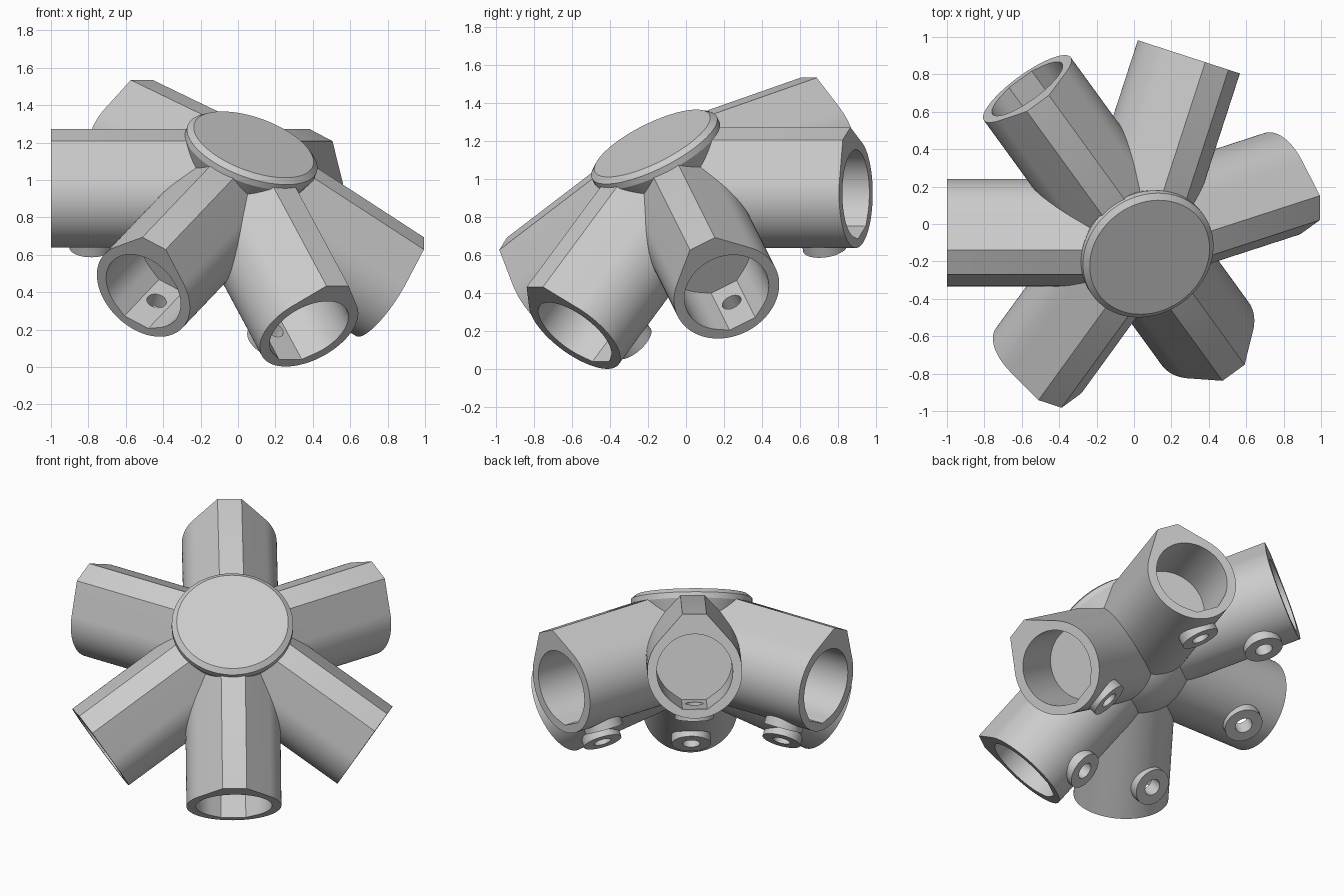
import bpy, bmesh, math
from mathutils import Vector, Matrix

if "Cube" in bpy.data.objects:
    bpy.data.objects.remove(bpy.data.objects["Cube"])

# Single plain grey plastic
grey = bpy.data.materials.new("light_grey")
grey.use_nodes = True
grey.diffuse_color = (0.6, 0.6, 0.6, 1)
grey.node_tree.nodes["Principled BSDF"].inputs["Base Color"].default_value = (0.6, 0.6, 0.6, 1)

# Hub frame: local z is the cap axis, leaning towards front right
lean = math.atan(2 / (1 + math.sqrt(5)))
turn = math.radians(36)
cap_axis = Vector((math.sin(lean) * math.sin(turn), -math.sin(lean) * math.cos(turn), math.cos(lean)))
back = Vector((-math.cos(lean) * math.sin(turn), math.cos(lean) * math.cos(turn), math.sin(lean)))
side = cap_axis.cross(back)
HUB = Matrix((back, side, cap_axis)).transposed().to_4x4()
HUB.translation = (-0.012, -0.046, 0.926)

LENGTH, RADIUS = 0.988, 0.287
BORE, BORE_DEPTH = 0.23, 0.37
BOSS_AT, CUT_HEIGHT = 0.772, 0.285


def add_object(name, bm):
    bmesh.ops.recalc_face_normals(bm, faces=bm.faces)
    mesh = bpy.data.meshes.new(name)
    bm.to_mesh(mesh)
    bm.free()
    mesh.materials.append(grey)
    obj = bpy.data.objects.new(name, mesh)
    bpy.context.collection.objects.link(obj)
    obj.matrix_world = HUB
    return obj


def roofed_circle(radius, half_flat, height, flip=1, steps=72):
    """Circle with two tangents running up to a narrow flat."""
    reach = math.hypot(half_flat, height)
    start = math.atan2(half_flat, height) + math.acos(radius / reach)
    pts = [(-half_flat, height * flip), (half_flat, height * flip)]
    for i in range(steps + 1):
        a = start + (2 * math.pi - 2 * start) * i / steps
        pts.append((radius * math.sin(a), radius * math.cos(a) * flip))
    return pts


def circle(radius, steps=40):
    return [(radius * math.cos(2 * math.pi * i / steps), radius * math.sin(2 * math.pi * i / steps))
            for i in range(steps)]


def prism(profile, low, high, frame):
    bm = bmesh.new()
    base = bm.faces.new([bm.verts.new(frame @ Vector((x, y, low))) for x, y in profile])
    ext = bmesh.ops.extrude_face_region(bm, geom=[base], use_keep_orig=True)
    shift = frame.to_3x3() @ Vector((0, 0, high - low))
    bmesh.ops.translate(bm, vec=shift, verts=[v for v in ext["geom"] if isinstance(v, bmesh.types.BMVert)])
    return bm


def trim(bm, height, above=True):
    """Slice flat across the cap axis and close the cut."""
    cut = bmesh.ops.bisect_plane(bm, geom=bm.verts[:] + bm.edges[:] + bm.faces[:],
                                 plane_co=(0, 0, height), plane_no=(0, 0, 1), clear_outer=above)
    edges = [e for e in cut["geom_cut"] if isinstance(e, bmesh.types.BMEdge)]
    if edges:
        bmesh.ops.edgeloop_fill(bm, edges=edges)
    return bm


def smooth(obj):
    bpy.ops.object.select_all(action="DESELECT")
    obj.select_set(True)
    bpy.context.view_layer.objects.active = obj
    bpy.ops.object.shade_smooth_by_angle(angle=math.radians(20))


def combine(obj, tool, operation):
    mod = obj.modifiers.new(operation.lower(), "BOOLEAN")
    mod.object, mod.operation, mod.solver = tool, operation, "EXACT"
    bpy.ops.object.select_all(action="DESELECT")
    obj.select_set(True)
    bpy.context.view_layer.objects.active = obj
    bpy.ops.object.modifier_apply(modifier=mod.name)
    bpy.data.objects.remove(tool)


def socket(name, azimuth, droop):
    d = Vector((math.cos(droop) * math.cos(azimuth), math.cos(droop) * math.sin(azimuth), -math.sin(droop)))
    up = (Vector((0, 0, 1)) - d * d.z).normalized()
    across = up.cross(d)
    along = Matrix((across, up, d)).transposed().to_4x4()
    # frame pointing out through the underside, at the screw position
    down = Matrix((d, across, -up)).transposed().to_4x4()
    down.translation = d * BOSS_AT

    tube = add_object(name, trim(prism(roofed_circle(RADIUS, 0.073, 0.352), 0, LENGTH, along), CUT_HEIGHT))
    boss = add_object("screw_boss", prism(circle(0.118), 0.25, 0.32, down))
    bore = add_object("bore_cutter", prism(roofed_circle(BORE, 0.075, 0.23, -1),
                                           LENGTH - BORE_DEPTH, LENGTH + 0.1, along))
    hole = add_object("hole_cutter", prism(circle(0.053), 0.12, 0.4, down))
    combine(tube, boss, "UNION")
    combine(tube, bore, "DIFFERENCE")
    combine(tube, hole, "DIFFERENCE")
    smooth(tube)


# Six sockets: two on the symmetry line, four to the sides
near, droop_side, droop_mid = math.radians(58.28), math.radians(18), math.radians(15.86)
socket("back_socket", 0, droop_mid)
socket("front_socket", math.pi, droop_mid)
for label, sign in (("right", 1), ("left", -1)):
    socket(label + "_rear_socket", sign * near, droop_side)
    socket(label + "_front_socket", sign * (math.pi - near), droop_side)

# Cap disc with chamfered rim and tapered skirt
bm = bmesh.new()
outline = [(0, 0.31), (0.337, 0.31), (0.367, 0.285), (0.367, 0.25), (0.305, 0.12), (0, 0.12)]
verts = [bm.verts.new((r, 0, z)) for r, z in outline]
edges = [bm.edges.new(pair) for pair in zip(verts, verts[1:])]
bmesh.ops.spin(bm, geom=verts + edges, axis=(0, 0, 1), cent=(0, 0, 0),
               steps=72, angle=2 * math.pi, use_duplicate=False)
bmesh.ops.remove_doubles(bm, verts=bm.verts, dist=0.0005)
smooth(add_object("cap_disc", bm))

# Rounded core showing between the sockets underneath
bm = bmesh.new()
bmesh.ops.create_uvsphere(bm, u_segments=48, v_segments=32, radius=0.39)
smooth(add_object("core_ball", trim(bm, -0.01)))
